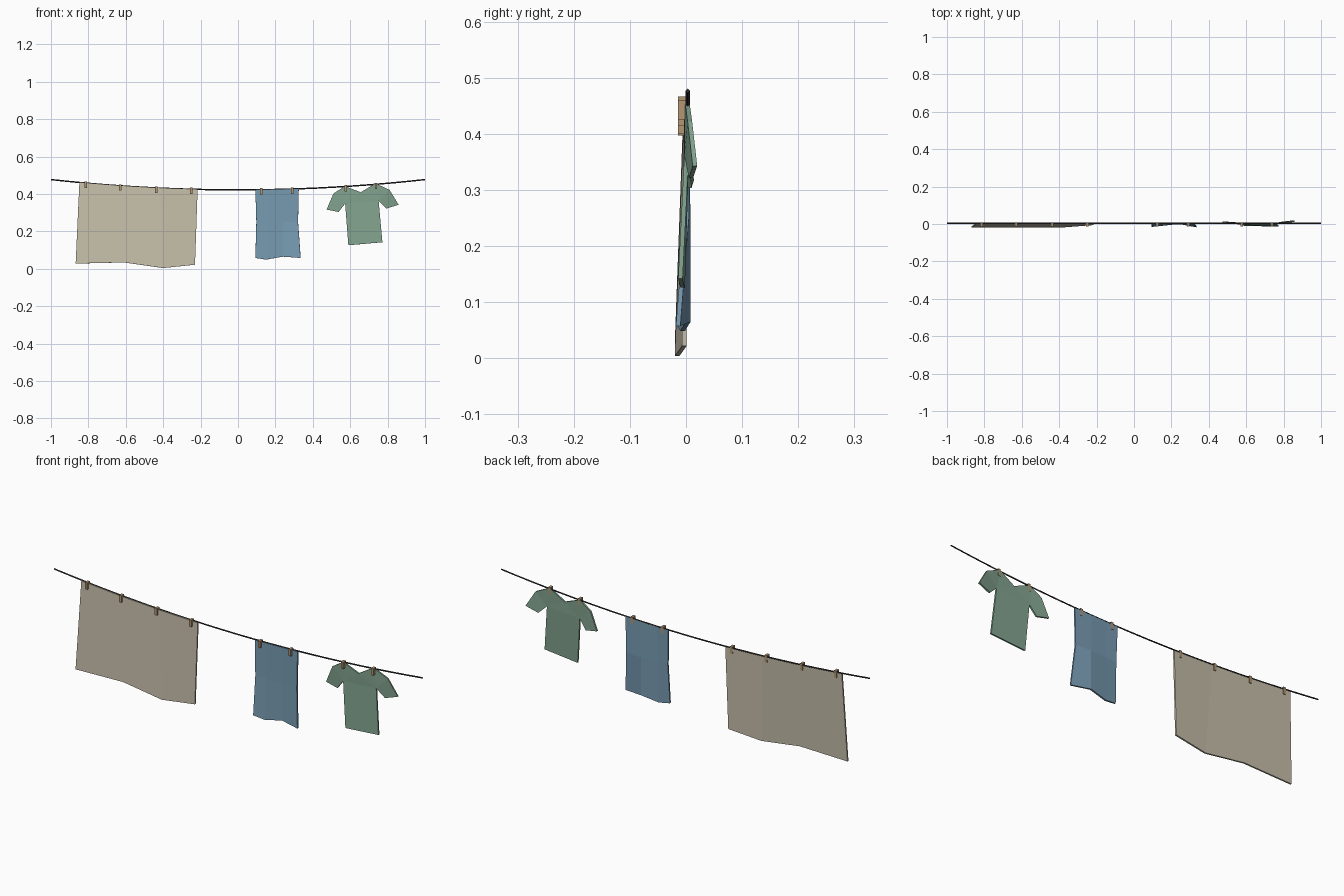
import bpy, bmesh

if "Cube" in bpy.data.objects:
    bpy.data.objects.remove(bpy.data.objects["Cube"])


def material(name, r, g, b):
    m = bpy.data.materials.new(name)
    lin = [c / 12.92 if c < 0.04045 else ((c + 0.055) / 1.055) ** 2.4 for c in (r, g, b)]
    m.diffuse_color = (*lin, 1)
    m.use_nodes = True
    m.node_tree.nodes["Principled BSDF"].inputs["Base Color"].default_value = m.diffuse_color
    return m


LINEN = material("linen", 0.78, 0.75, 0.67)
BLUE = material("towel blue", 0.47, 0.61, 0.70)
GREEN = material("shirt green", 0.51, 0.64, 0.56)
WOOD = material("peg wood", 0.70, 0.59, 0.45)
ROPE = material("rope dark", 0.20, 0.18, 0.18)


def sag(x):
    """Height of the hanging rope."""
    return 0.422 + 0.055 * x * x


def cloth(name, points, faces, mat, thickness=0.008):
    me = bpy.data.meshes.new(name)
    me.from_pydata(points, [], faces)
    me.materials.append(mat)
    ob = bpy.data.objects.new(name, me)
    bpy.context.collection.objects.link(ob)
    s = ob.modifiers.new("thickness", 'SOLIDIFY')
    s.thickness = thickness
    s.offset = 0
    return ob


def strips(name, rows, mat):
    """Cloth made from matching rows of points, top to bottom."""
    n = len(rows[0])
    faces = [(r * n + c, (r + 1) * n + c, (r + 1) * n + c + 1, r * n + c + 1)
             for r in range(len(rows) - 1) for c in range(n - 1)]
    return cloth(name, sum(rows, []), faces, mat)


# Sagging rope
curve = bpy.data.curves.new("rope", 'CURVE')
curve.dimensions = '3D'
curve.bevel_depth = 0.0038
curve.bevel_resolution = 0
curve.use_fill_caps = True
sp = curve.splines.new('POLY')
N = 24
sp.points.add(N)
for i, p in enumerate(sp.points):
    x = -1 + 2 * i / N
    p.co = (x, 0.003, sag(x), 1)
curve.materials.append(ROPE)
bpy.context.collection.objects.link(bpy.data.objects.new("rope", curve))

# Bed sheet with a drooping hem
strips("bed_sheet", [
    [(x, 0, sag(x)) for x in (-0.848, -0.63, -0.42, -0.216)],
    [(-0.868, -0.016, 0.028), (-0.61, -0.015, 0.034), (-0.40, -0.016, 0.004), (-0.23, -0.003, 0.022)],
], LINEN)

# Towel with a gentle fold
strips("towel", [
    [(x, 0.001, sag(x)) for x in (0.093, 0.155, 0.24, 0.325)],
    [(0.098, -0.002, 0.25), (0.155, -0.001, 0.25), (0.24, 0.004, 0.25), (0.321, 0.001, 0.25)],
    [(0.093, -0.012, 0.058), (0.15, -0.006, 0.049), (0.24, 0.004, 0.065), (0.335, -0.014, 0.058)],
], BLUE)

# T-shirt: left sleeve, torso and right sleeve
shirt = [
    (0.572, 0.002, 0.442), (0.656, 0.000, 0.409), (0.735, 0.002, 0.457),     # collar
    (0.810, 0.007, 0.422), (0.858, 0.016, 0.343), (0.794, 0.009, 0.322),     # right sleeve
    (0.752, 0.001, 0.362), (0.772, -0.010, 0.142), (0.590, -0.006, 0.126),   # torso
    (0.573, 0.001, 0.350), (0.538, 0.006, 0.304), (0.474, 0.010, 0.317),     # left sleeve
    (0.511, 0.006, 0.403)]
cloth("t_shirt", shirt, [(0, 9, 1), (1, 9, 6), (1, 6, 2), (9, 8, 7, 6),
                         (2, 6, 3), (3, 6, 5, 4), (0, 12, 9), (12, 11, 10, 9)], GREEN)

# Clothes pegs
for i, x in enumerate((-0.815, -0.63, -0.437, -0.25, 0.124, 0.29, 0.575, 0.738)):
    bpy.ops.mesh.primitive_cube_add(size=1, location=(x, -0.004, sag(x) - 0.009))
    peg = bpy.context.object
    peg.name = f"peg_{i + 1}"
    peg.scale = (0.013, 0.021, 0.034)
    peg.data.materials.append(WOOD)
